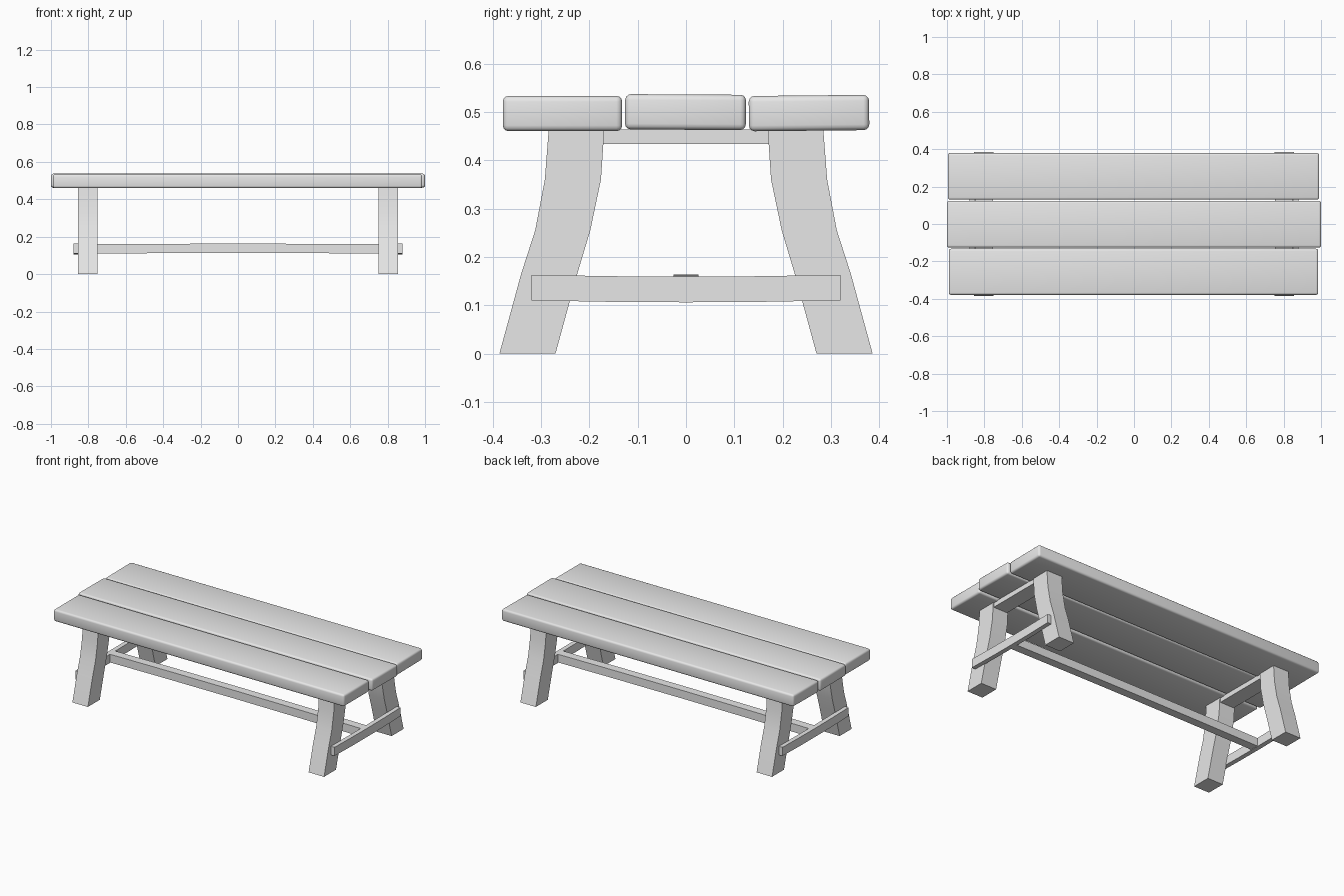
import bpy
import bmesh
from math import radians
from mathutils import Matrix, Vector

cube = bpy.data.objects.get("Cube")
if cube:
    bpy.data.objects.remove(cube, do_unlink=True)

# Single plain grey for all the timber
wood = bpy.data.materials.new("grey_wood")
wood.use_nodes = True
wood.diffuse_color = (0.8, 0.8, 0.8, 1)
wood.node_tree.nodes["Principled BSDF"].inputs["Base Color"].default_value = (0.8, 0.8, 0.8, 1)


def finish(name, bm):
    bmesh.ops.recalc_face_normals(bm, faces=bm.faces)
    mesh = bpy.data.meshes.new(name)
    bm.to_mesh(mesh)
    bm.free()
    mesh.materials.append(wood)
    obj = bpy.data.objects.new(name, mesh)
    bpy.context.collection.objects.link(obj)
    bpy.ops.object.select_all(action="DESELECT")
    obj.select_set(True)
    bpy.context.view_layer.objects.active = obj
    bpy.ops.object.shade_smooth_by_angle(angle=radians(35))
    return obj


def strip_solid(name, side_a, side_b, start, depth):
    """Extrude a strip between two matching edge lines along a depth vector."""
    bm = bmesh.new()
    a = [bm.verts.new(Vector(p) + Vector(start)) for p in side_a]
    b = [bm.verts.new(Vector(p) + Vector(start)) for p in side_b]
    faces = [bm.faces.new((a[i], a[i + 1], b[i + 1], b[i])) for i in range(len(a) - 1)]
    new = bmesh.ops.extrude_face_region(bm, geom=faces)["geom"]
    bmesh.ops.translate(bm, vec=depth, verts=[v for v in new if isinstance(v, bmesh.types.BMVert)])
    return finish(name, bm)


def box(name, low, high, bevel=0.0, roll=0.0):
    low, high = Vector(low), Vector(high)
    bm = bmesh.new()
    bmesh.ops.create_cube(bm, size=1)
    bmesh.ops.scale(bm, vec=high - low, verts=bm.verts)
    if bevel:
        bmesh.ops.bevel(bm, geom=bm.edges[:], offset=bevel, segments=3, profile=0.5, affect="EDGES")
    bmesh.ops.rotate(bm, matrix=Matrix.Rotation(roll, 3, "X"), verts=bm.verts)
    bmesh.ops.translate(bm, vec=(low + high) / 2, verts=bm.verts)
    return finish(name, bm)


# Three slightly uneven seat planks with rounded edges
box("front_plank", (-0.99, -0.379, 0.46), (0.985, -0.132, 0.533), 0.012)
box("middle_plank", (-1.0, -0.126, 0.463), (1.0, 0.124, 0.536), 0.012, -0.006)
box("back_plank", (-0.995, 0.13, 0.461), (0.99, 0.379, 0.534), 0.012, 0.01)

# Curved leg outline as (height, inner edge, outer edge)
LEG = [(0.0, 0.27, 0.386), (0.165, 0.225, 0.341), (0.255, 0.198, 0.312),
       (0.36, 0.176, 0.292), (0.465, 0.169, 0.284)]

for end, sx in (("left", 1), ("right", -1)):
    for place, sy in (("front", -1), ("back", 1)):
        strip_solid(f"{place}_{end}_leg",
                    [(0, sy * inner, z) for z, inner, outer in LEG],
                    [(0, sy * outer, z) for z, inner, outer in LEG],
                    (sx * 0.75, 0, 0), (sx * 0.105, 0, 0))

    # Rail joining the leg tops under the seat
    xs = sorted((sx * 0.755, sx * 0.85))
    box(f"{end}_top_rail", (xs[0], -0.172, 0.434), (xs[1], 0.172, 0.464))

    # Gently sagging brace fixed to the outer faces of the legs
    sag = [(y, 0.004 * (1 - (y / 0.32) ** 2)) for y in (-0.32, -0.16, 0, 0.16, 0.32)]
    strip_solid(f"{end}_brace",
                [(0, y, 0.11 - s) for y, s in sag],
                [(0, y, 0.163 - s) for y, s in sag],
                (sx * 0.852, 0, 0), (sx * 0.028, 0, 0))

# Long stretcher between the two braces, bowed slightly upward
bow = [(x, 0.004 * (1 - (x / 0.86) ** 2)) for x in (-0.86, -0.43, 0, 0.43, 0.86)]
strip_solid("long_stretcher",
            [(x, 0, 0.109 + b) for x, b in bow],
            [(x, 0, 0.159 + b) for x, b in bow],
            (0, -0.026, 0), (0, 0.052, 0))
